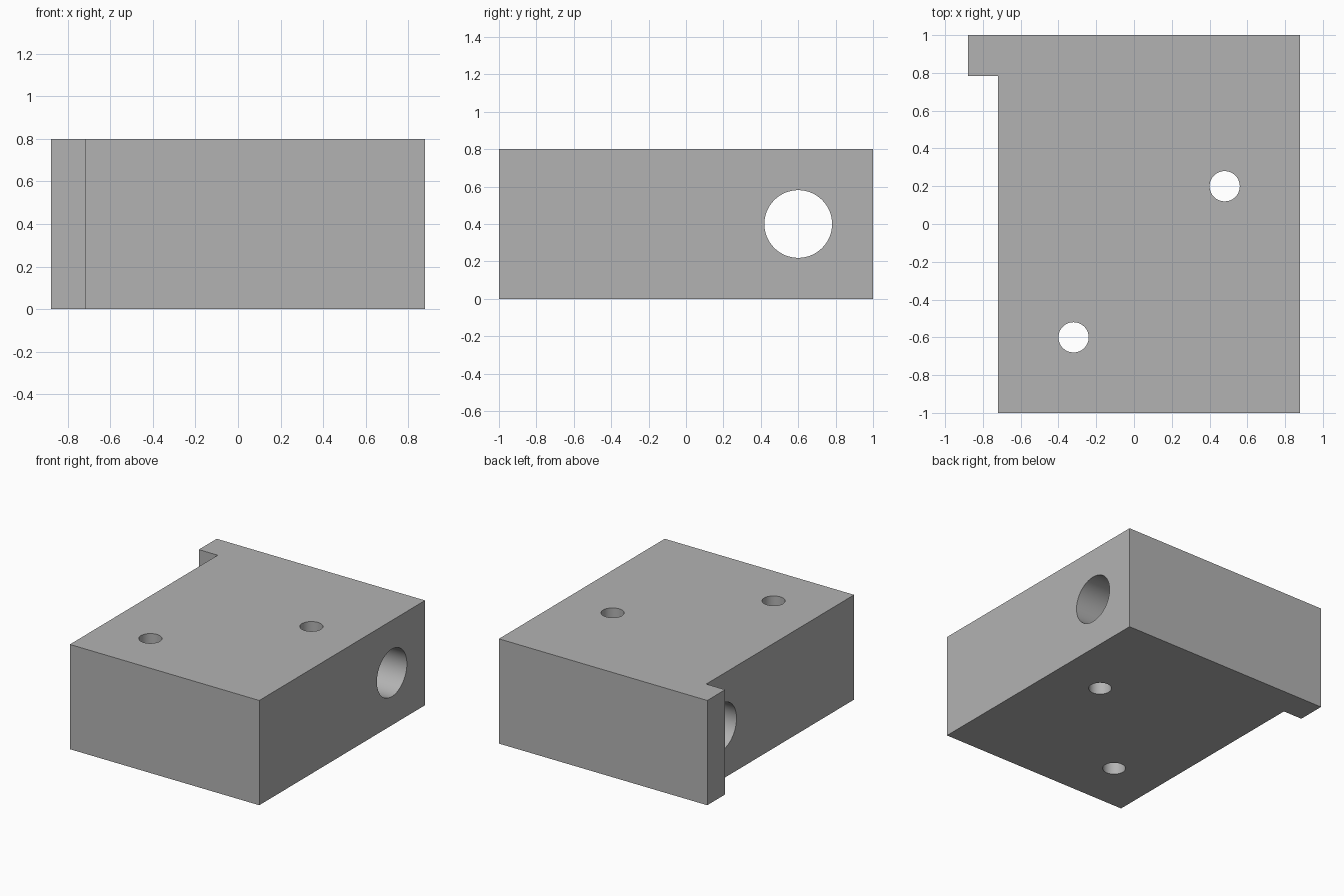
import bpy
import bmesh
import math

cube = bpy.data.objects.get("Cube")
if cube:
    bpy.data.objects.remove(cube, do_unlink=True)

HEIGHT = 0.8

# Single plain grey
grey = bpy.data.materials.new("plain grey")
grey.use_nodes = True
colour = (0.45, 0.45, 0.45, 1)
grey.diffuse_color = colour
grey.node_tree.nodes["Principled BSDF"].inputs["Base Color"].default_value = colour


def extruded_block(name, outline, height):
    """Extrude a flat outline upward from z = 0."""
    bm = bmesh.new()
    face = bm.faces.new([bm.verts.new((x, y, 0)) for x, y in outline])
    top = bmesh.ops.extrude_face_region(bm, geom=[face])["geom"]
    verts = [v for v in top if isinstance(v, bmesh.types.BMVert)]
    bmesh.ops.translate(bm, verts=verts, vec=(0, 0, height))
    bmesh.ops.recalc_face_normals(bm, faces=bm.faces)
    mesh = bpy.data.meshes.new(name)
    bm.to_mesh(mesh)
    bm.free()
    mesh.materials.append(grey)
    obj = bpy.data.objects.new(name, mesh)
    bpy.context.collection.objects.link(obj)
    return obj


def drill(target, centre, radius, depth, rotation=(0, 0, 0)):
    """Bore a round hole through the target."""
    bpy.ops.mesh.primitive_cylinder_add(
        vertices=64, radius=radius, depth=depth, location=centre, rotation=rotation)
    cutter = bpy.context.object
    cutter.name = "hole_cutter"
    cutter.hide_render = True
    cutter.data.materials.append(grey)
    mod = target.modifiers.new("hole", "BOOLEAN")
    mod.operation = "DIFFERENCE"
    mod.solver = "EXACT"
    mod.object = cutter
    bpy.context.view_layer.objects.active = target
    bpy.ops.object.modifier_apply(modifier=mod.name)
    bpy.data.objects.remove(cutter, do_unlink=True)


# Block with a lip along the back right edge
block = extruded_block("drilled_block", [
    (-0.72, -1), (0.88, -1), (0.88, 1), (-0.88, 1), (-0.88, 0.784), (-0.72, 0.784),
], HEIGHT)

# Wide cross bore from side to side
drill(block, (0, 0.6, HEIGHT / 2), 0.181, 3, (0, math.pi / 2, 0))

# Two narrow vertical bolt holes
for x, y in [(0.48, 0.2), (-0.32, -0.6)]:
    drill(block, (x, y, HEIGHT / 2), 0.08, 2)

# Smooth bores, crisp block edges
bpy.ops.object.select_all(action="DESELECT")
block.select_set(True)
bpy.context.view_layer.objects.active = block
bpy.ops.object.shade_smooth_by_angle(angle=math.radians(30))
